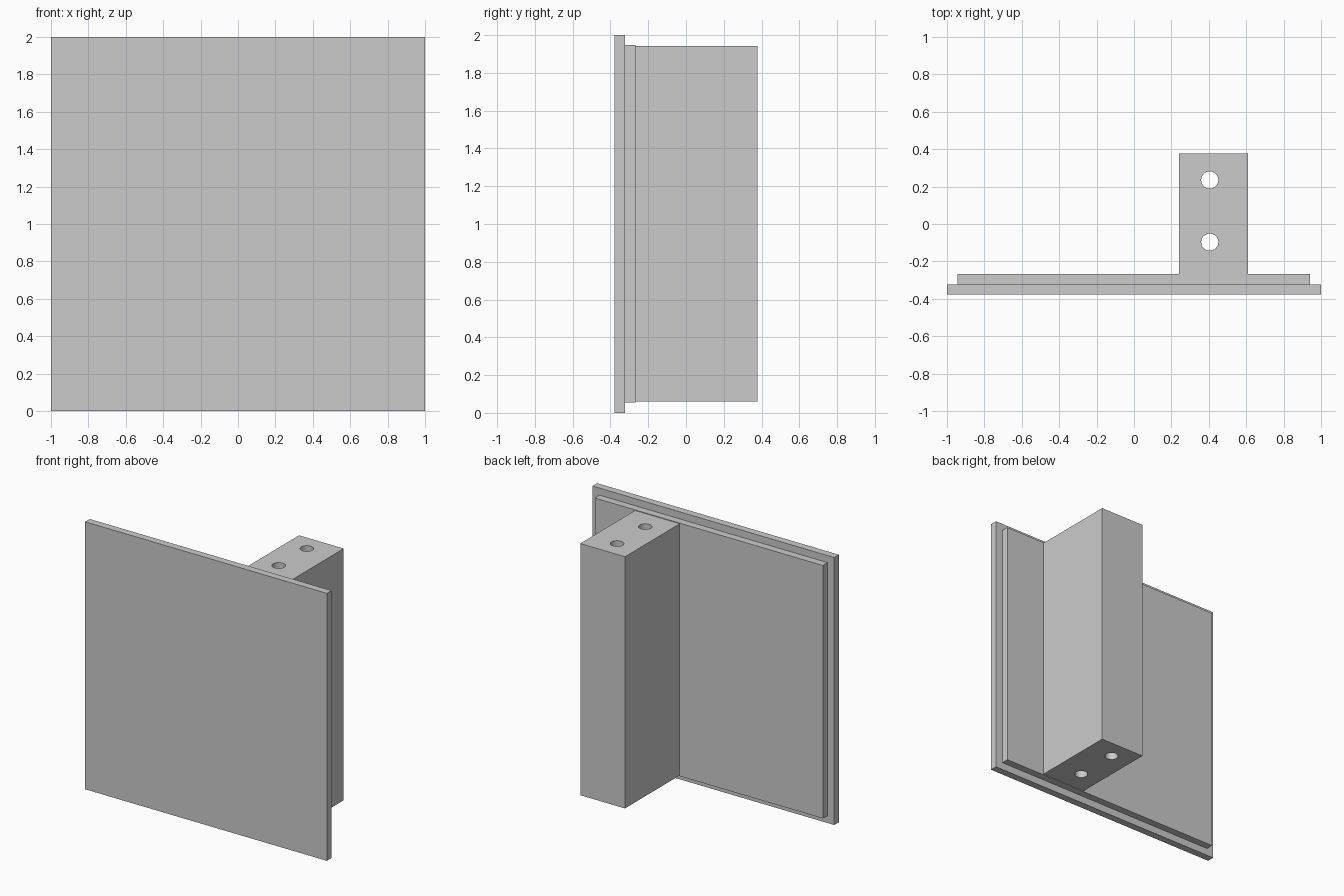
import bpy
from mathutils import Vector

if "Cube" in bpy.data.objects:
    bpy.data.objects.remove(bpy.data.objects["Cube"])


def box(name, lo, hi):
    lo, hi = Vector(lo), Vector(hi)
    bpy.ops.mesh.primitive_cube_add(size=1, location=(lo + hi) / 2)
    obj = bpy.context.object
    obj.name = name
    obj.scale = hi - lo
    bpy.ops.object.transform_apply(location=False, rotation=False, scale=True)
    return obj


# Front panel and the slightly smaller backing panel behind it
box("front_panel", (-1, -0.378, 0), (1, -0.323, 2))
box("backing_panel", (-0.944, -0.323, 0.055), (0.942, -0.268, 1.947))

# Upright block on the back
block = box("upright_block", (0.24, -0.268, 0.06), (0.61, 0.378, 1.942))

# Two vertical holes through the block
for i, y in enumerate((-0.097, 0.235)):
    bpy.ops.mesh.primitive_cylinder_add(vertices=32, radius=0.046, depth=2.4,
                                        location=(0.405, y, 1))
    cutter = bpy.context.object
    cutter.name = f"hole_cutter_{i + 1}"
    cutter.hide_render = True
    cutter.display_type = 'WIRE'
    cut = block.modifiers.new(f"hole_{i + 1}", 'BOOLEAN')
    cut.operation = 'DIFFERENCE'
    cut.solver = 'EXACT'
    cut.object = cutter

# Bake the holes, then smooth only their round walls
bpy.ops.object.select_all(action='DESELECT')
block.select_set(True)
bpy.context.view_layer.objects.active = block
for name in [m.name for m in block.modifiers]:
    bpy.ops.object.modifier_apply(modifier=name)
bpy.ops.object.shade_smooth_by_angle()
for obj in [o for o in bpy.data.objects if o.name.startswith("hole_cutter")]:
    bpy.data.objects.remove(obj)
